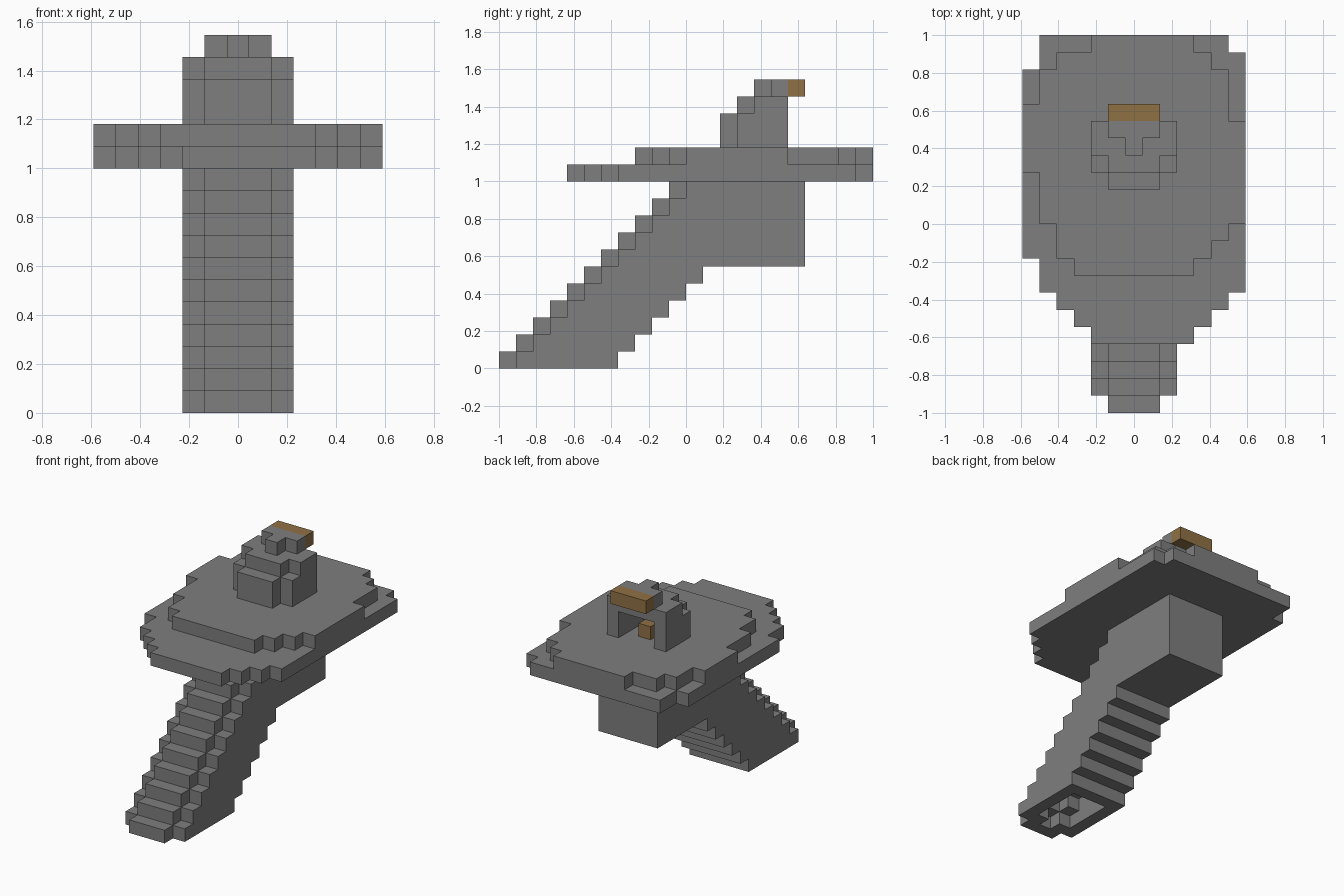
import bpy, bmesh
from mathutils import Vector

if "Cube" in bpy.data.objects:
    bpy.data.objects.remove(bpy.data.objects["Cube"], do_unlink=True)

U = 1 / 11  # edge of one block


def material(name, rgb):
    m = bpy.data.materials.new(name)
    m.use_nodes = True
    m.diffuse_color = (*rgb, 1)
    bsdf = m.node_tree.nodes["Principled BSDF"]
    bsdf.inputs["Base Color"].default_value = (*rgb, 1)
    bsdf.inputs["Roughness"].default_value = 0.9
    return m


grey = material("stone_grey", (0.21, 0.21, 0.21))
brown = material("brown", (0.28, 0.165, 0.06))


def block(xs, ys, zs):
    """Set of cells filling the given ranges."""
    return {(x, y, z) for x in xs for y in ys for z in zs}


def build(name, cells, mat):
    """Mesh the exposed sides of a set of cells as one object."""
    bm = bmesh.new()
    for c in sorted(cells):
        centre = Vector((c[0] * U, (c[1] + 0.5) * U - 1, (c[2] + 0.5) * U))
        for axis in range(3):
            for sign in (-1, 1):
                step = [0, 0, 0]
                step[axis] = sign
                if tuple(a + b for a, b in zip(c, step)) in cells:
                    continue
                n = Vector(step) * U / 2
                s, t = Vector((0, 0, 0)), Vector((0, 0, 0))
                s[(axis + 1) % 3] = U / 2
                t[(axis + 2) % 3] = sign * U / 2
                mid = centre + n
                bm.faces.new([bm.verts.new(mid + v)
                              for v in (-s - t, s - t, s + t, t - s)])
    bmesh.ops.remove_doubles(bm, verts=bm.verts, dist=U / 100)
    bmesh.ops.dissolve_limit(bm, angle_limit=0.01, verts=bm.verts, edges=bm.edges)
    me = bpy.data.meshes.new(name)
    bm.to_mesh(me)
    bm.free()
    me.materials.append(mat)
    ob = bpy.data.objects.new(name, me)
    bpy.context.collection.objects.link(ob)
    return ob


WIDE, MID, ONE = range(-2, 3), range(-1, 2), range(0, 1)

# Slanted hollow stalk, stepping back one block per layer, with a square rear
stalk = set()
for k in range(11):
    back = 7 + k if k < 6 else 18
    stalk |= block(MID, [k], [k]) | block(WIDE, range(k + 1, back), [k])
    stalk -= block(MID, range(k + 2, k + 6), [k]) | block(ONE, [k + 1], [k])
build("slanted_stalk", stalk, grey)


# Two irregular plates, given by the left and right reach of each row
def plate(first, left, right, layer):
    return {c for j, (a, b) in enumerate(zip(left, right))
            for c in block(range(-a, b + 1), [first + j], [layer])}


build("lower_plate", plate(
    4, [2, 3, 4] + [5] * 2 + [6] * 11 + [5] * 2,
    [3, 4, 5] + [6] * 14 + [5], 11), grey)
build("upper_plate", plate(
    8, [3] + [4] * 2 + [5] * 3 + [6] * 4 + [5] * 2 + [4, 2],
    [3, 4, 5] + [6] * 6 + [5] * 3 + [4, 3], 12), grey)

# Stepped head with an open niche at the back
LOW = range(13, 15)
head = block(MID, [13], LOW) | block(WIDE, range(14, 17), LOW)
head -= block(MID, range(14, 17), LOW)
head |= block(MID, [14], [15]) | block(WIDE, range(15, 17), [15])
head |= block(ONE, [15], [16]) | block(MID, [16], [16])
build("head", head, grey)

# Brown ledge over the niche and the block inside it
build("ledge", block(MID, [17], [16]), brown)
build("niche_block", block(ONE, [15], [13]), brown)
